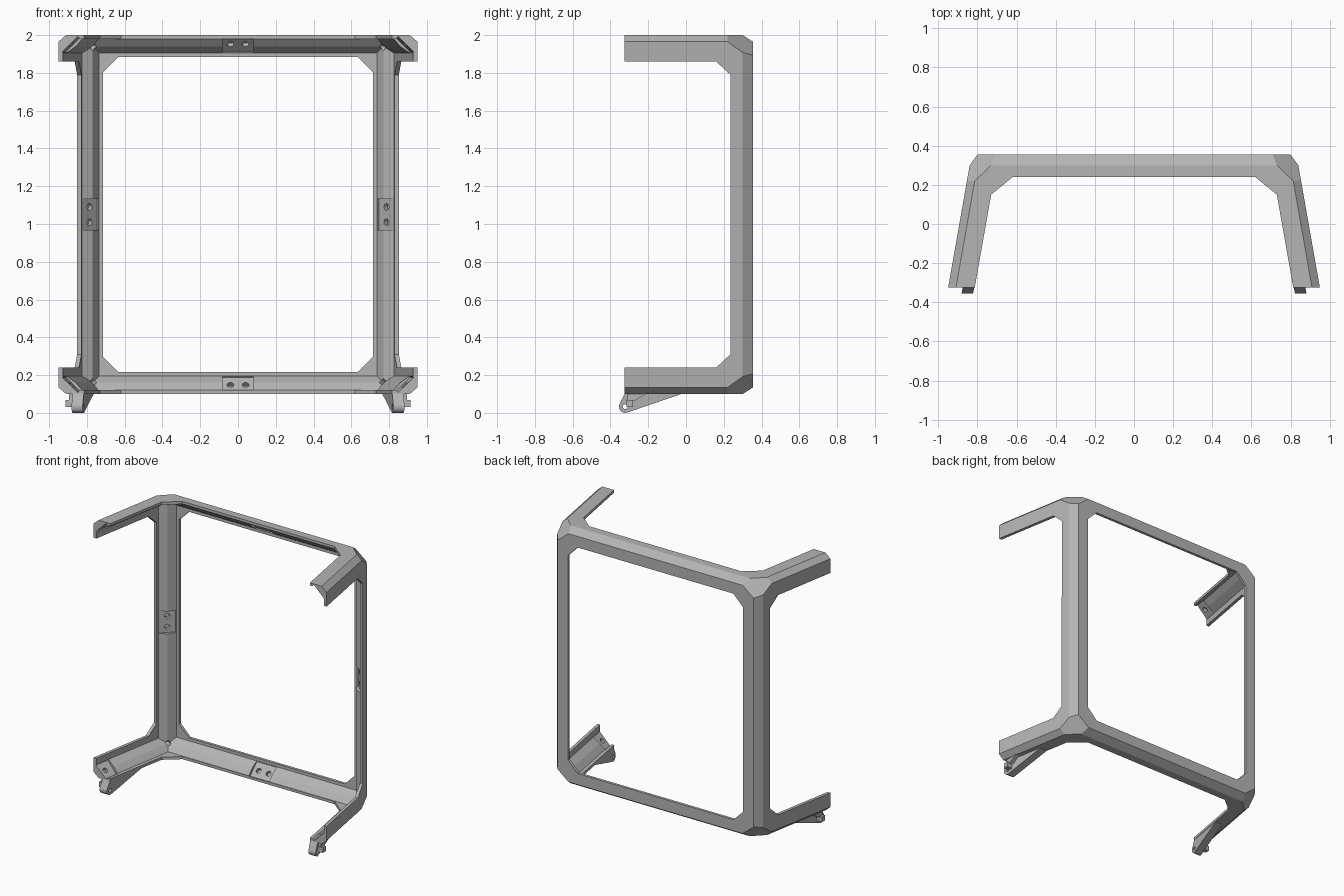
import bpy, bmesh, math
from mathutils import Vector, Matrix

cube = bpy.data.objects.get("Cube")
if cube:
    bpy.data.objects.remove(cube, do_unlink=True)

MID = 1.05        # height of the frame's centre
TAPER = 0.176     # outward flare of the arms towards the front
SIGNS = (-1, 1)

grey = bpy.data.materials.new("plain_grey")
grey.use_nodes = True
grey.diffuse_color = (0.46, 0.46, 0.46, 1)
grey.node_tree.nodes["Principled BSDF"].inputs["Base Color"].default_value = grey.diffuse_color


def make(name, bm):
    bmesh.ops.recalc_face_normals(bm, faces=bm.faces[:])
    mesh = bpy.data.meshes.new(name)
    bm.to_mesh(mesh)
    bm.free()
    mesh.materials.append(grey)
    ob = bpy.data.objects.new(name, mesh)
    bpy.context.collection.objects.link(ob)
    return ob


def hull(name, points):
    bm = bmesh.new()
    for p in points:
        bm.verts.new(p)
    res = bmesh.ops.convex_hull(bm, input=bm.verts[:])
    loose = [v for v in bm.verts if not v.link_faces]
    bmesh.ops.delete(bm, geom=loose, context="VERTS")
    bmesh.ops.dissolve_limit(bm, angle_limit=math.radians(3), verts=bm.verts[:], edges=bm.edges[:])
    return make(name, bm)


def cut(target, cutter):
    cutter.hide_render = True
    mod = target.modifiers.new("cut", "BOOLEAN")
    mod.operation = "DIFFERENCE"
    mod.solver = "EXACT"
    mod.object = cutter
    bpy.context.view_layer.objects.active = target
    bpy.ops.object.modifier_apply(modifier=mod.name)
    bpy.data.objects.remove(cutter, do_unlink=True)


def rod(name, centre, axis, radius, length, sides=16):
    bm = bmesh.new()
    turn = Vector(axis).to_track_quat("Z", "Y").to_matrix().to_4x4()
    bmesh.ops.create_cone(bm, cap_ends=True, segments=sides, radius1=radius, radius2=radius,
                          depth=length, matrix=Matrix.Translation(centre) @ turn)
    return make(name, bm)


# Outer shell: tapered box with chamfered edges and clipped rear corners
corner = [(.73, .30, .95), (.71, .355, .915), (.80, .355, .843), (.84, .30, .858),
          (.854, .22, .915), (.814, .22, .95), (.91, -.325, .95), (.95, -.325, .915)]
frame = hull("corner_frame", [(sx * x, y, MID + sz * z)
                              for x, y, z in corner for sx in SIGNS for sz in SIGNS])

# Inner cavity: each wall steps out from the ridge to a thin lip
bm = bmesh.new()
bmesh.ops.create_cube(bm, size=2)
for v in bm.verts:
    back = v.co.y > 0
    v.co = Vector((v.co.x * (.77 if back else .907), .28 if back else -.5, MID + v.co.z * .89))
bmesh.ops.recalc_face_normals(bm, faces=bm.faces[:])
bm.normal_update()
walls = [(f, f.normal.copy()) for f in bm.faces if f.normal.y > -.5]
for face, n in walls:
    step = .055 if n.y > .5 else .04 if abs(n.z) > .5 else .05
    bmesh.ops.inset_individual(bm, faces=[face], thickness=.035, depth=step, use_even_offset=True)
cut(frame, make("cavity_cutter", bm))

# Window openings with clipped corners: rear, both sides, top and bottom
rear = [(.715, .753), (.635, .833)]
cut(frame, hull("rear_cutter", [(sx * x, y, MID + sz * z) for x, z in rear
                                for sx in SIGNS for sz in SIGNS for y in (.2, .5)]))
side = [(-.5, .81), (.16, .81), (.235, .74)]
cut(frame, hull("side_cutter", [(sx * 1.2, y, MID + sz * z) for y, z in side
                                for sx in SIGNS for sz in SIGNS]))
top = [(.845, -.5), (.73, .15), (.62, .24)]
cut(frame, hull("top_cutter", [(sx * x, y, MID + sz * 1.2) for x, y in top
                               for sx in SIGNS for sz in SIGNS]))


def mount(point, along, outward, length, offsets):
    """Flat diagonal seat with screw holes, cut across the inner ridge."""
    t = Vector(along).normalized()
    n = Vector(outward)
    n = (n - t * n.dot(t)).normalized()
    p = Vector(point)
    rot = Matrix((t, n.cross(t), n)).transposed().to_4x4()
    bm = bmesh.new()
    bmesh.ops.create_cube(bm, size=1, matrix=Matrix.Translation(p - n * .05) @ rot
                          @ Matrix.Diagonal((length, .115, .1, 1)))
    cut(frame, make("seat_cutter", bm))
    for d in offsets:
        cut(frame, rod("hole_cutter", p + t * d, n, .018, .05))


# Screw seats on the rear members and the arm ends
for s in SIGNS:
    mount((s * .786, .298, MID), (0, 0, 1), (s, 1, 0), .165, (-.04, .04))
    mount((0, .297, MID + s * .902), (1, 0, 0), (0, 1, s), .165, (-.04, .04))
    for sz in SIGNS:
        mount((s * .882, -.285, MID + sz * .902), (s * TAPER, -1, 0), (s, 0, sz), .13, (0,))
        cut(frame, rod("corner_hole_cutter", (s * .765, .28, MID + sz * .885),
                       (s, 1, sz), .016, .06))

# Hinge lugs under the lower arms
for s, label in ((-1, "right"), (1, "left")):
    eye = (-.322, .033)
    ring = [(eye[0] + .033 * math.cos(a), eye[1] + .033 * math.sin(a))
            for a in (math.tau * i / 24 for i in range(24))]
    profile = ring + [(-.322, .108), (-.03, .108), (-.03, .098)]
    lug = hull(label + "_hinge_lug", [(s * (x - TAPER * (y + .325)), y, z)
                                      for y, z in profile for x in (.817, .876)])
    cut(lug, rod("pin_cutter", (s * .84, *eye), (1, 0, 0), .013, .3))
    # Side boss beside the lug
    hull(label + "_hinge_boss", [(s * x, y, z) for x in (.865, .912)
                                 for y, z in ((-.315, .03), (-.315, .068), (-.28, .068), (-.28, .03))])
    hull(label + "_boss_web", [(s * x, y, z) for x in (.865, .895)
                               for y, z in ((-.31, .06), (-.31, .108), (-.2, .108), (-.28, .06))])
